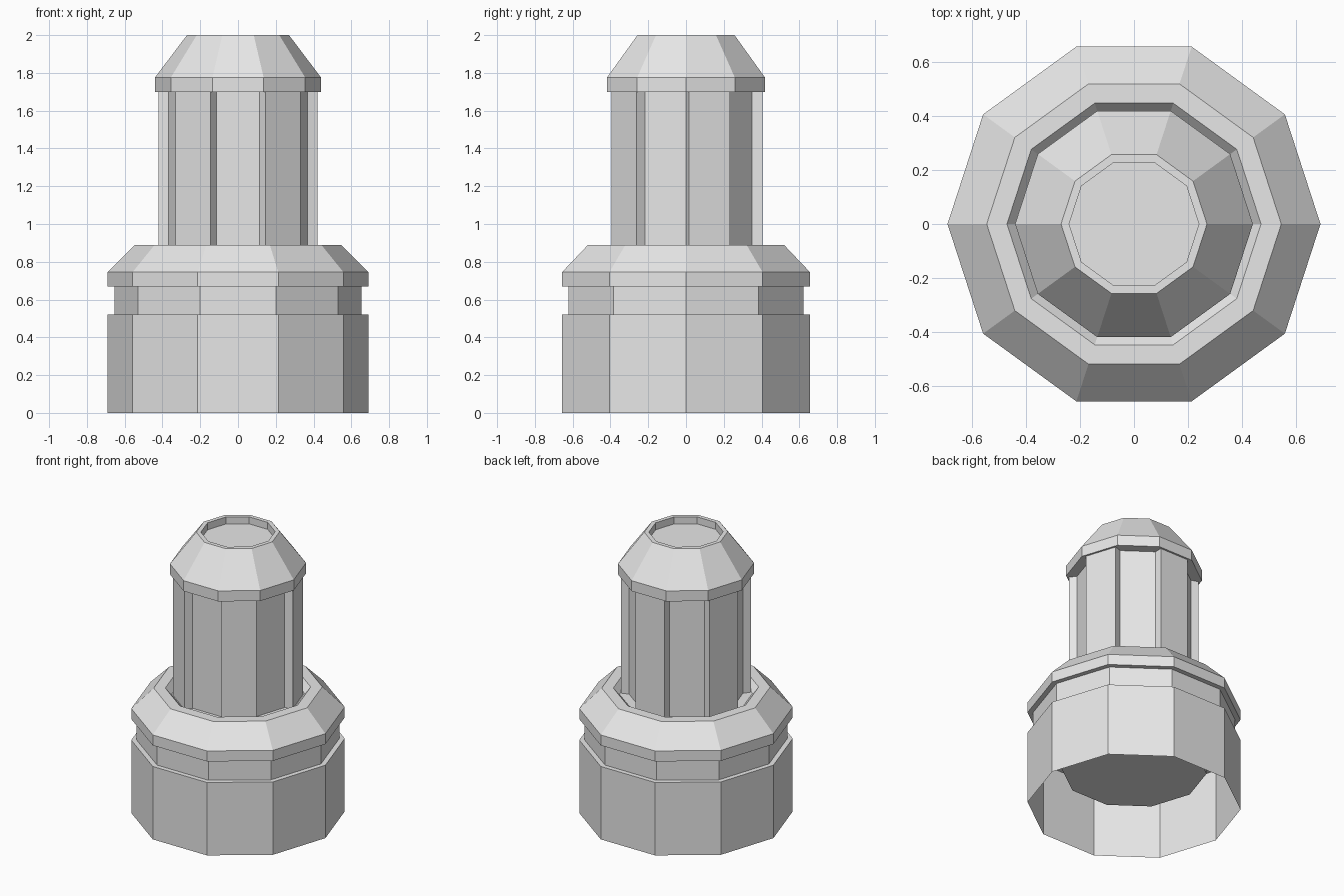
import bpy, bmesh, math

SIDES = 10
if "Cube" in bpy.data.objects:
    bpy.data.objects.remove(bpy.data.objects["Cube"], do_unlink=True)

# Single plain grey material
grey = bpy.data.materials.new("light_grey")
grey.use_nodes = True
COLOUR = (0.8, 0.8, 0.8, 1)
grey.diffuse_color = COLOUR
grey.node_tree.nodes["Principled BSDF"].inputs["Base Color"].default_value = COLOUR


def finish(bm, name):
    mesh = bpy.data.meshes.new(name)
    bm.to_mesh(mesh)
    bm.free()
    mesh.materials.append(grey)
    obj = bpy.data.objects.new(name, mesh)
    bpy.context.collection.objects.link(obj)
    return obj


def ring(bm, radius, z):
    angles = [2 * math.pi * i / SIDES for i in range(SIDES)]
    return [bm.verts.new((radius * math.cos(a), radius * math.sin(a), z)) for a in angles]


def lathe(profile, bottom=False, top=False):
    """Ten-sided revolve of a (radius, z) profile listed from bottom to top."""
    bm = bmesh.new()
    rings = [ring(bm, r, z) for r, z in profile]
    sides = []
    for low, high in zip(rings, rings[1:]):
        for i in range(SIDES):
            j = (i + 1) % SIDES
            sides.append(bm.faces.new((low[i], low[j], high[j], high[i])))
    if bottom:
        bm.faces.new(rings[0][::-1])
    if top:
        bm.faces.new(rings[-1])
    return bm, sides


# Open-bottomed shell: skirt, groove, flange, bevelled shoulder and collar well
base, _ = lathe([(0.69, 0), (0.69, 0.52), (0.655, 0.52), (0.655, 0.67), (0.69, 0.67),
                 (0.69, 0.745), (0.545, 0.89), (0.47, 0.89), (0.43, 0.845), (0.36, 0.845)])
finish(base, "base_shell")

# Plug that closes the inside of the shell
plug, _ = lathe([(0.47, 0.26), (0.47, 0.80)], bottom=True, top=True)
finish(plug, "inner_plug")

# Shaft with every other side pushed out into a raised panel
shaft, sides = lathe([(0.368, 0.79), (0.368, 1.71)], bottom=True, top=True)
for face in sides[::2]:
    face.normal_update()
    push = face.normal * 0.055
    panel = bmesh.ops.extrude_discrete_faces(shaft, faces=[face])["faces"][0]
    bmesh.ops.translate(shaft, verts=panel.verts, vec=push)
finish(shaft, "ribbed_shaft")

# Tapered cap with a shallow recess in its top
cap, _ = lathe([(0.44, 1.70), (0.44, 1.775), (0.27, 2.0), (0.24, 2.0), (0.24, 1.95)],
               bottom=True, top=True)
finish(cap, "tapered_cap")
